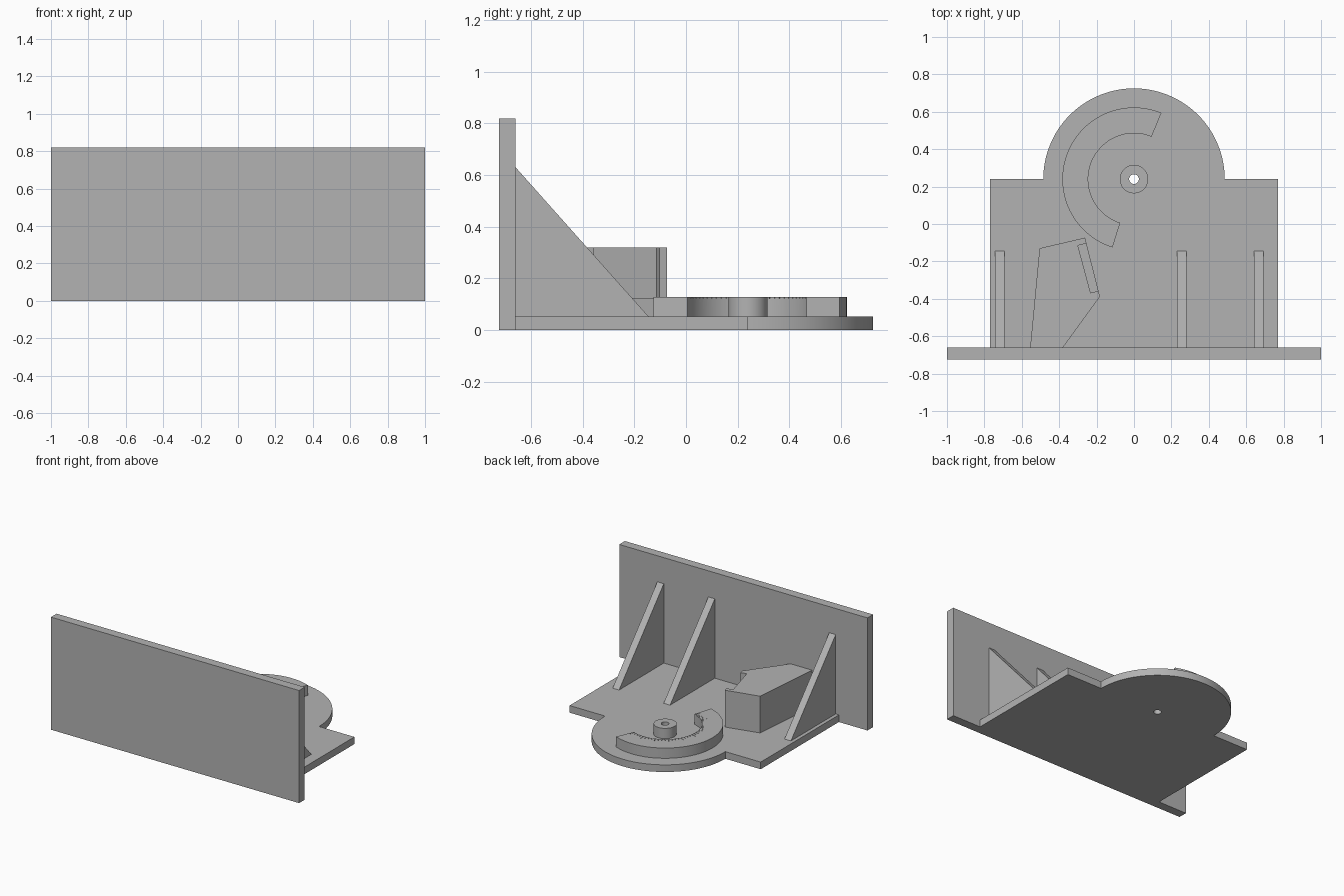
import bpy, bmesh
from math import cos, sin, pi, radians
from mathutils import Matrix, Vector

cube = bpy.data.objects.get("Cube")
if cube:
    bpy.data.objects.remove(cube)

grey = bpy.data.materials.new("plain_grey")
grey.use_nodes = True
GREY = (0.45, 0.45, 0.45, 1)
grey.diffuse_color = GREY
grey.node_tree.nodes["Principled BSDF"].inputs["Base Color"].default_value = GREY

PIVOT = Vector((0, 0.24))
PLATE_TOP = 0.052
DIAL_TOP = 0.127


def finish(name, bm):
    bmesh.ops.recalc_face_normals(bm, faces=bm.faces)
    mesh = bpy.data.meshes.new(name)
    bm.to_mesh(mesh)
    bm.free()
    mesh.materials.append(grey)
    obj = bpy.data.objects.new(name, mesh)
    bpy.context.collection.objects.link(obj)
    return obj


def add_prism(bm, points, z0, z1):
    """Extrude a flat outline from z0 up to z1."""
    face = bm.faces.new([bm.verts.new((x, y, z0)) for x, y in points])
    top = bmesh.ops.extrude_face_region(bm, geom=[face])["geom"]
    verts = [v for v in top if isinstance(v, bmesh.types.BMVert)]
    bmesh.ops.translate(bm, verts=verts, vec=(0, 0, z1 - z0))


def prism(name, points, z0, z1):
    bm = bmesh.new()
    add_prism(bm, points, z0, z1)
    return finish(name, bm)


def box(name, x0, x1, y0, y1, z0, z1):
    return prism(name, [(x0, y0), (x1, y0), (x1, y1), (x0, y1)], z0, z1)


def arc(radius, start, end, steps):
    angles = [radians(start + (end - start) * i / steps) for i in range(steps + 1)]
    return [(PIVOT.x + radius * cos(a), PIVOT.y + radius * sin(a)) for a in angles]


def cut(obj, cutter):
    """Subtract the cutter from the part, then remove the cutter."""
    cutter.hide_render = True
    mod = obj.modifiers.new("cut", 'BOOLEAN')
    mod.operation = 'DIFFERENCE'
    mod.solver = 'EXACT'
    mod.object = cutter
    bpy.context.view_layer.update()
    graph = bpy.context.evaluated_depsgraph_get()
    mesh = bpy.data.meshes.new_from_object(obj.evaluated_get(graph))
    obj.modifiers.clear()
    obj.data = mesh
    bpy.data.objects.remove(cutter)


# Upright front wall
box("front_wall", -1, 1, -0.725, -0.66, 0, 0.82)

# Base plate with a rounded rear and a pivot hole
outline = [(-0.77, -0.66), (0.77, -0.66), (0.77, 0.24)]
outline += arc(0.485, 0, 180, 72) + [(-0.77, 0.24)]
base = prism("base_plate", outline, 0, PLATE_TOP)
cut(base, prism("hole_cutter", arc(0.026, 0, 350, 35), -0.1, 0.3))

# Pivot hub
hub = prism("pivot_hub", arc(0.076, 0, 355, 71), PLATE_TOP, DIAL_TOP)
cut(hub, prism("hole_cutter", arc(0.026, 0, 350, 35), -0.1, 0.3))

# Curved dial, engraved with graduation ticks along its inner edge
START, END = 67.5, 252.5
dial = prism("dial_arc", arc(0.383, START, END, 74) + arc(0.245, END, START, 74),
             PLATE_TOP, DIAL_TOP)
bm = bmesh.new()
TICKS = 36
for i in range(TICKS + 1):
    a = radians(START + 2.5 + (END - START - 5) * i / TICKS)
    out = Vector((cos(a), sin(a)))
    side = Vector((-out.y, out.x)) * 0.0015
    inner = PIVOT + out * 0.235
    outer = PIVOT + out * (0.285 if i % 4 == 0 else 0.268)
    add_prism(bm, [inner - side, outer - side, outer + side, inner + side],
              DIAL_TOP - 0.006, DIAL_TOP + 0.01)
cut(dial, finish("tick_cutter", bm))

# Angled stop block with a recess in its inner side
block = prism("stop_block", [(-0.555, -0.66), (-0.38, -0.66), (-0.182, -0.388),
                             (-0.262, -0.073), (-0.505, -0.13)], PLATE_TOP, 0.32)
cut(block, prism("recess_cutter", [(-0.30, -0.115), (-0.232, -0.368),
                                   (-0.15, -0.347), (-0.218, -0.094)], 0.122, 0.4))

# Triangular ribs bracing the wall
for name, x in (("right_rib", -0.718), ("middle_rib", 0.256), ("left_rib", 0.667)):
    rib = prism(name, [(-0.66, PLATE_TOP), (-0.145, PLATE_TOP), (-0.66, 0.63)],
                x - 0.026, x + 0.026)
    # Stand the profile upright: (x, y, z) becomes (z, x, y)
    rib.data.transform(Matrix(((0, 0, 1, 0), (1, 0, 0, 0), (0, 1, 0, 0), (0, 0, 0, 1))))

# Smooth only the round walls
for obj in (base, hub, dial):
    bpy.ops.object.select_all(action='DESELECT')
    obj.select_set(True)
    bpy.context.view_layer.objects.active = obj
    bpy.ops.object.shade_smooth_by_angle(angle=pi / 7)
